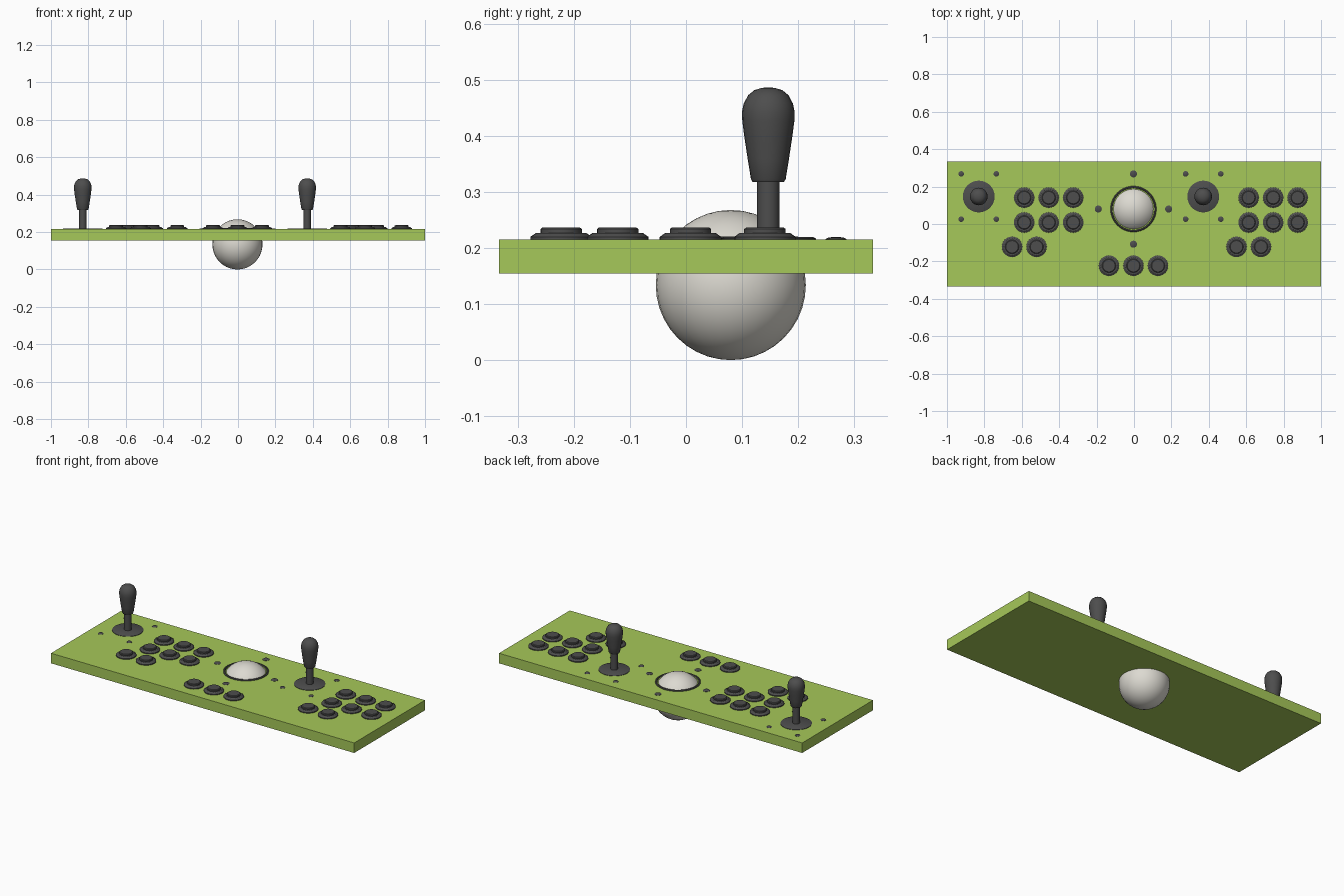
import bpy, bmesh, math

if "Cube" in bpy.data.objects:
    bpy.data.objects.remove(bpy.data.objects["Cube"])

TOP = 0.215  # height of the panel's upper face


def material(name, rgb):
    m = bpy.data.materials.new(name)
    m.diffuse_color = (*rgb, 1)
    m.use_nodes = True
    m.node_tree.nodes["Principled BSDF"].inputs["Base Color"].default_value = m.diffuse_color
    return m


GREEN = material("lime green", (0.38, 0.58, 0.10))
GREY = material("dark grey", (0.075, 0.075, 0.075))
WHITE = material("ivory white", (0.72, 0.70, 0.64))


def finish(bm, name, mat, loc=(0, 0, 0), smooth=True):
    bmesh.ops.recalc_face_normals(bm, faces=bm.faces)
    me = bpy.data.meshes.new(name)
    bm.to_mesh(me)
    bm.free()
    me.materials.append(mat)
    ob = bpy.data.objects.new(name, me)
    ob.location = loc
    bpy.context.collection.objects.link(ob)
    if smooth:
        bpy.ops.object.select_all(action='DESELECT')
        ob.select_set(True)
        bpy.context.view_layer.objects.active = ob
        bpy.ops.object.shade_smooth_by_angle(angle=math.radians(35))
    return ob


def lathe(name, profile, x, y, mat=GREY, n=24, closed=False):
    """Spin (radius, height above panel) points around z."""
    bm = bmesh.new()
    vs = [bm.verts.new((r, 0, z)) for r, z in profile]
    pairs = list(zip(vs, vs[1:])) + ([(vs[-1], vs[0])] if closed else [])
    es = [bm.edges.new(p) for p in pairs]
    bmesh.ops.spin(bm, geom=vs + es, cent=(0, 0, 0), axis=(0, 0, 1),
                   angle=2 * math.pi, steps=n, use_duplicate=False)
    bmesh.ops.remove_doubles(bm, verts=bm.verts, dist=1e-5)
    return finish(bm, name, mat, (x, y, TOP))


# Panel board
bm = bmesh.new()
bmesh.ops.create_cube(bm, size=1)
bmesh.ops.scale(bm, vec=(2, 0.667, 0.06), verts=bm.verts)
finish(bm, "panel_board", GREEN, (0, 0, TOP - 0.03), smooth=False)

# Trackball and its retaining ring
BX, BY = -0.003, 0.08
bm = bmesh.new()
bmesh.ops.create_uvsphere(bm, u_segments=32, v_segments=20, radius=0.134)
finish(bm, "trackball", WHITE, (BX, BY, 0.134))
lathe("trackball_ring", [(0.123, -0.004), (0.123, 0.003), (0.119, 0.006),
                         (0.114, 0.006), (0.112, 0.003), (0.112, -0.004)],
      BX, BY, n=40, closed=True)

BUTTON = [(0, -0.002), (0.055, -0.002), (0.055, 0.005), (0.045, 0.012),
          (0.037, 0.012), (0.037, 0.019), (0.033, 0.022), (0, 0.022)]
STICK_BASE = [(0, -0.002), (0.085, -0.002), (0.085, 0.002), (0.080, 0.005), (0, 0.005)]
SHAFT = [(0, 0), (0.020, 0), (0.020, 0.11), (0, 0.11)]
GRIP = [(0, 0.103), (0.028, 0.103), (0.031, 0.108), (0.037, 0.145), (0.043, 0.185),
        (0.0465, 0.212), (0.047, 0.228), (0.044, 0.243), (0.036, 0.258),
        (0.025, 0.267), (0.012, 0.271), (0, 0.272)]


def screw(x, y, r):
    lathe("screw", [(0, -0.002), (r, -0.002), (r, 0.001), (r * 0.7, 0.004), (0, 0.005)],
          x, y, n=16)


for dx, dy in ((0.188, 0), (-0.188, 0), (0, 0.188), (0, -0.188)):
    screw(BX + dx, BY + dy, 0.019)

# Two player stations: stick, mounting screws and eight buttons
for sx in (-0.83, 0.37):
    sy = 0.147
    lathe("stick_base", STICK_BASE, sx, sy, n=32)
    lathe("stick_shaft", SHAFT, sx, sy)
    lathe("stick_grip", GRIP, sx, sy)
    for dx in (-0.094, 0.094):
        for dy in (-0.121, 0.121):
            screw(sx + dx, sy + dy, 0.015)
    for y, start, count in ((0.141, 0.243, 3), (0.008, 0.243, 3), (-0.122, 0.178, 2)):
        for i in range(count):
            lathe("action_button", BUTTON, sx + start + i * 0.131, y)

# Start buttons in the middle
for i in (-1, 0, 1):
    lathe("start_button", BUTTON, BX + i * 0.131, -0.223)
